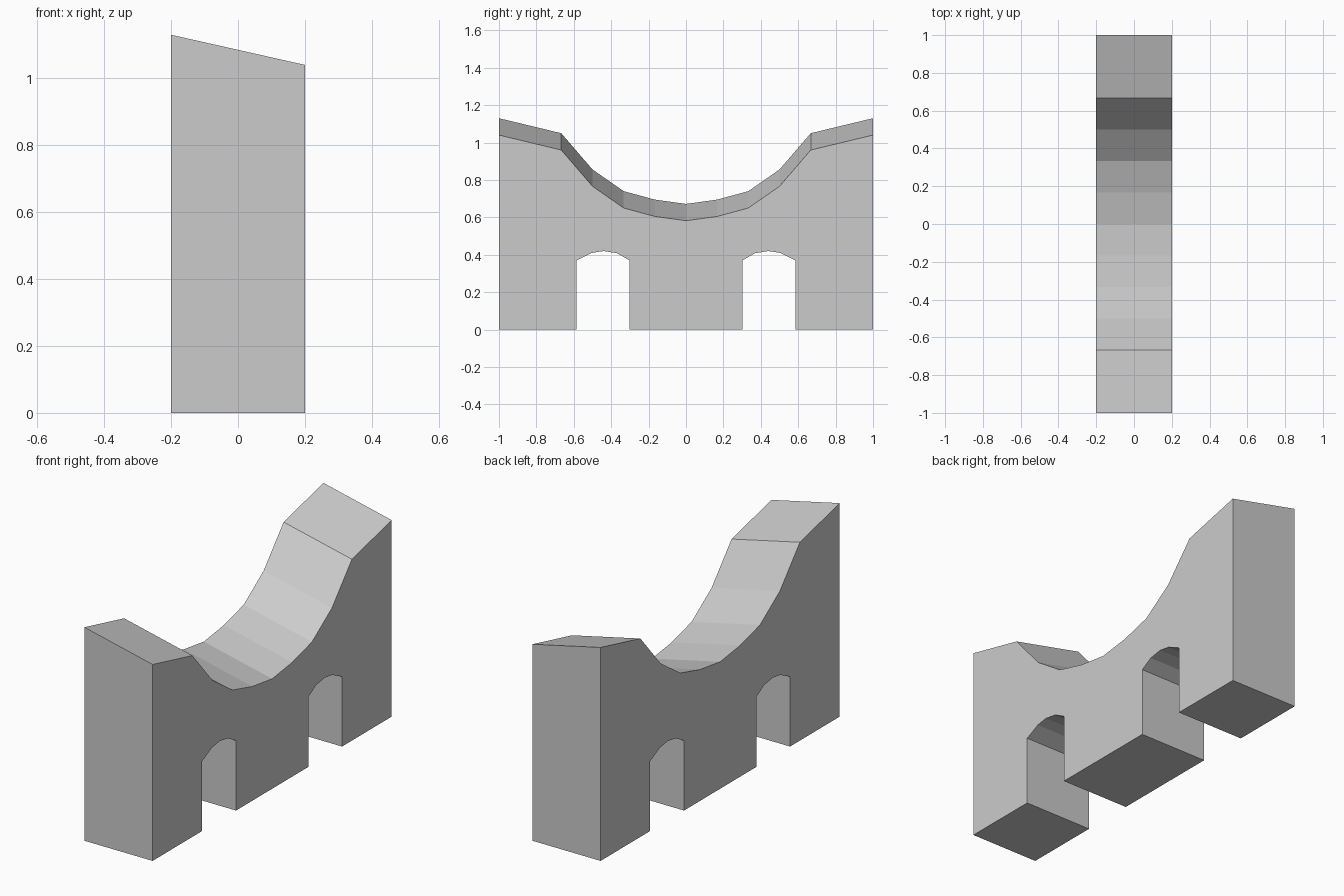
import bpy, bmesh

if "Cube" in bpy.data.objects:
    bpy.data.objects.remove(bpy.data.objects["Cube"])

HALF_WIDTH = 0.2
TILT = 0.09  # the top is higher on the -x side

# Half outlines (y, z), mirrored across y = 0
top_half = [(0, 0.582), (0.167, 0.605), (0.333, 0.65), (0.5, 0.766),
            (0.667, 0.96), (1, 1.04)]
base_half = [(1, 0), (0.585, 0), (0.585, 0.37), (0.503, 0.41), (0.44, 0.42),
             (0.368, 0.408), (0.302, 0.37), (0.302, 0)]


def mirrored(points):
    return [(-y, z) for y, z in reversed(points)]


# Closed outline, flagged True where the point belongs to the sloped top
top = mirrored(top_half)[:-1] + top_half
base = base_half + mirrored(base_half)
outline = [(y, z, True) for y, z in top] + [(y, z, False) for y, z in base]

# Wall with two arched openings and a tilted, curved top
bm = bmesh.new()
right = [bm.verts.new((HALF_WIDTH, y, z)) for y, z, _ in outline]
left = [bm.verts.new((-HALF_WIDTH, y, z + (TILT if is_top else 0)))
        for y, z, is_top in outline]
bm.faces.new(right)
bm.faces.new(left[::-1])
n = len(outline)
for i in range(n):
    j = (i + 1) % n
    bm.faces.new((right[i], left[i], left[j], right[j]))
bmesh.ops.recalc_face_normals(bm, faces=bm.faces)

mesh = bpy.data.meshes.new("arched_wall")
bm.to_mesh(mesh)
bm.free()
wall = bpy.data.objects.new("arched_wall", mesh)
bpy.context.collection.objects.link(wall)
